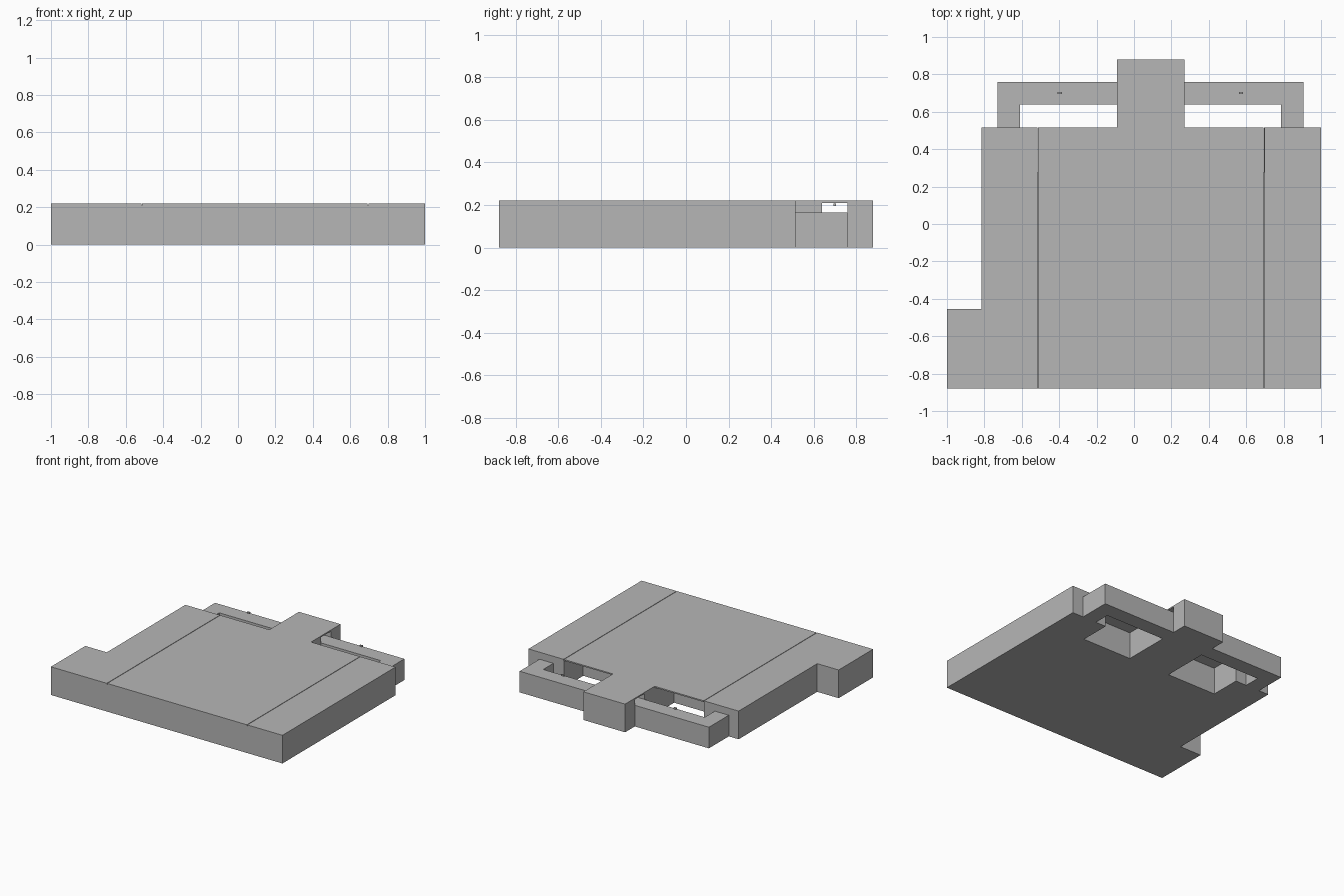
import bpy, bmesh

if "Cube" in bpy.data.objects:
    bpy.data.objects.remove(bpy.data.objects["Cube"])

grey = bpy.data.materials.new("plain grey")
grey.diffuse_color = (0.47, 0.47, 0.47, 1.0)
grey.use_nodes = True
grey.node_tree.nodes["Principled BSDF"].inputs["Base Color"].default_value = grey.diffuse_color


def slab(name, outline, z0, z1):
    """Extrude a counter-clockwise plan outline from z0 to z1."""
    bm = bmesh.new()
    face = bm.faces.new([bm.verts.new((x, y, z0)) for x, y in outline])
    grown = bmesh.ops.extrude_face_region(bm, geom=[face], use_keep_orig=True)
    for v in grown["geom"]:
        if isinstance(v, bmesh.types.BMVert):
            v.co.z = z1
    bmesh.ops.recalc_face_normals(bm, faces=bm.faces)
    mesh = bpy.data.meshes.new(name)
    bm.to_mesh(mesh)
    bm.free()
    mesh.materials.append(grey)
    obj = bpy.data.objects.new(name, mesh)
    bpy.context.collection.objects.link(obj)
    return obj


def rect(x0, x1, y0, y1):
    return [(x0, y0), (x1, y0), (x1, y1), (x0, y1)]


# Main levels and plan lines
RAIL, DECK, TOP = 0.165, 0.21, 0.22
LEFT, RIGHT = -0.515, 0.695        # centre panel seams
FRONT, BACK, POCKET = -0.88, 0.515, 0.275
TAB_L, TAB_R, TAB_Y = -0.09, 0.27, 0.88
STEP_X, STEP_Y = -0.815, -0.455
GAP = 0.002                        # half a seam

# Body with two open pockets either side of the tab neck
slab("body", [
    (-1, FRONT), (1, FRONT), (1, BACK), (RIGHT, BACK), (RIGHT, POCKET),
    (TAB_R, POCKET), (TAB_R, 0.64), (TAB_L, 0.64), (TAB_L, POCKET),
    (LEFT, POCKET), (LEFT, BACK), (STEP_X, BACK), (STEP_X, STEP_Y),
    (-1, STEP_Y)], 0, DECK)

# Block closing the end of the tab, behind the rail slot
slab("tab_end", rect(TAB_L, TAB_R, 0.76, TAB_Y), 0, DECK)

# Low rear rail running through the tab, with an arm at each end
slab("rear_rail", [
    (-0.73, BACK), (-0.61, BACK), (-0.61, 0.64), (0.785, 0.64),
    (0.785, BACK), (0.905, BACK), (0.905, 0.76), (-0.73, 0.76)], 0, RAIL)

# Thin top panels separated by fine seams
slab("centre_panel", rect(LEFT + GAP, RIGHT - GAP, FRONT, POCKET), DECK, TOP)
slab("rear_panel", [
    (LEFT + GAP, POCKET), (RIGHT - GAP, POCKET), (RIGHT - GAP, BACK),
    (TAB_R, BACK), (TAB_R, TAB_Y), (TAB_L, TAB_Y), (TAB_L, BACK),
    (LEFT + GAP, BACK)], DECK, TOP)
slab("right_panel", rect(RIGHT + GAP, 1, FRONT, BACK), DECK, TOP)
slab("left_rear_panel", rect(STEP_X, LEFT - GAP, STEP_Y, BACK), DECK, TOP)
slab("left_front_panel", rect(-1, LEFT - GAP, FRONT, STEP_Y), DECK, TOP)

# Tiny blocks hovering over the rail
for side, x in (("left", -0.397), ("right", 0.573)):
    slab(side + "_marker", rect(x - 0.011, x + 0.011, 0.694, 0.706), 0.194, 0.206)
